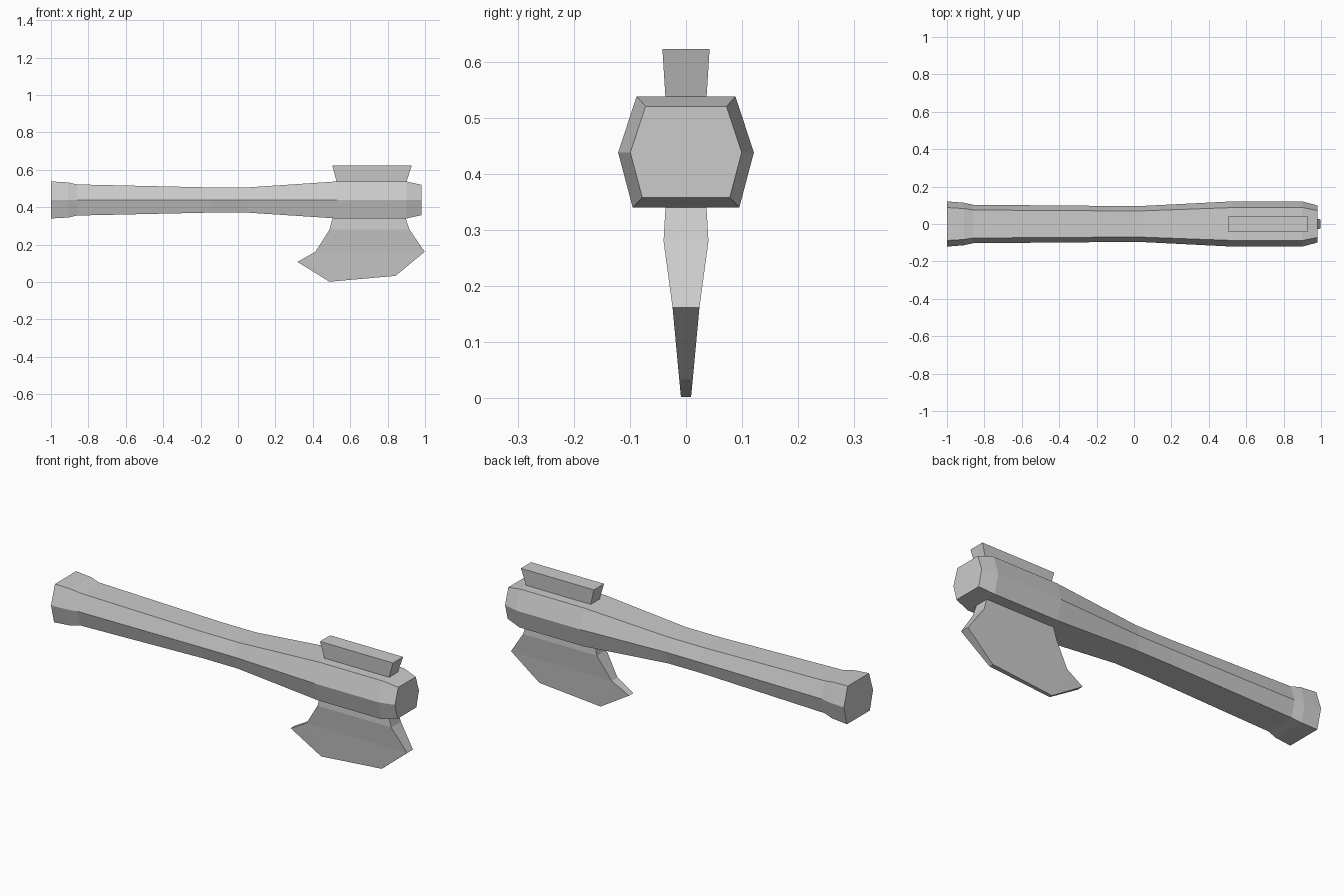
import bpy

if "Cube" in bpy.data.objects:
    bpy.data.objects.remove(bpy.data.objects["Cube"])


def make_object(name, verts, faces):
    mesh = bpy.data.meshes.new(name)
    mesh.from_pydata(verts, [], faces)
    mesh.update()
    obj = bpy.data.objects.new(name, mesh)
    bpy.context.collection.objects.link(obj)
    bpy.context.view_layer.objects.active = obj
    bpy.ops.object.mode_set(mode='EDIT')
    bpy.ops.mesh.select_all(action='SELECT')
    bpy.ops.mesh.normals_make_consistent(inside=False)
    bpy.ops.object.mode_set(mode='OBJECT')
    return obj


def loft(name, rings):
    n = len(rings[0])
    verts = [v for ring in rings for v in ring]
    faces = [tuple(range(n)), tuple(range(len(verts) - n, len(verts)))]
    for r in range(len(rings) - 1):
        for i in range(n):
            j = (i + 1) % n
            faces.append((r * n + i, r * n + j, r * n + n + j, r * n + n + i))
    return make_object(name, verts, faces)


# Handle: hexagonal section (y, z) lofted along x, waisted in the middle
section = [(0.121, 0), (0.088, 0.1), (-0.088, 0.1),
           (-0.121, 0), (-0.095, -0.098), (0.095, -0.098)]
stations = [(-1.0, 1.0, 1.0), (-0.91, 0.94, 0.95), (-0.86, 0.85, 0.84),
            (-0.15, 0.80, 0.68), (0.05, 0.80, 0.68), (0.53, 1.0, 1.0),
            (0.90, 1.0, 1.0), (0.98, 0.82, 0.82)]  # x, y scale, z scale
loft("handle", [[(x, y * sy, 0.438 + z * sz) for y, z in section]
                for x, sy, sz in stations])

# Poll: flared block on top of the head
poll = [(0.53, 0.898, 0.036, 0.525), (0.505, 0.928, 0.042, 0.622)]
loft("poll", [[(x0, -h, z), (x1, -h, z), (x1, h, z), (x0, h, z)]
              for x0, x1, h, z in poll])

# Blade: outline (x, z, half thickness) mirrored across y, thin at the edge
outline = [(0.507, 0.35, 0.036), (0.489, 0.28, 0.040), (0.414, 0.162, 0.024),
           (0.318, 0.108, 0.018), (0.489, 0.002, 0.009), (0.842, 0.033, 0.012),
           (0.998, 0.162, 0.024), (0.917, 0.28, 0.040), (0.894, 0.35, 0.036)]
n = len(outline)
verts = [(x, s * h, z) for s in (-1, 1) for x, z, h in outline]
side = [(0, 1, 7, 8), (1, 2, 6, 7), (2, 4, 5, 6), (2, 3, 4)]
faces = side + [tuple(i + n for i in f) for f in side]
faces += [(i, (i + 1) % n, (i + 1) % n + n, i + n) for i in range(n)]
make_object("blade", verts, faces)
